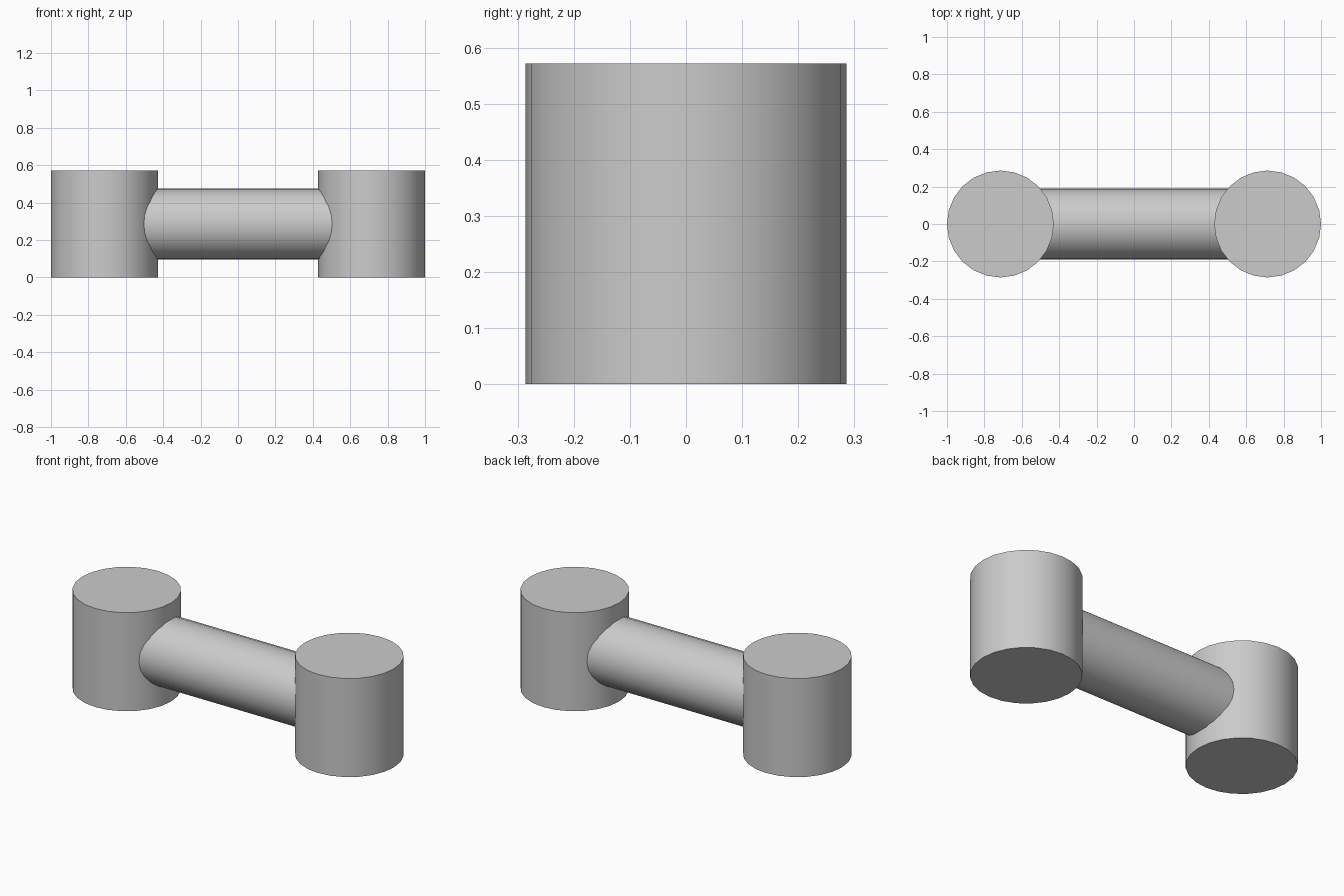
import bpy
from math import pi, radians

cube = bpy.data.objects.get("Cube")
if cube:
    bpy.data.objects.remove(cube, do_unlink=True)

END_RADIUS = 2 / 7
BAR_RADIUS = END_RADIUS * 2 / 3
END_X = 1 - END_RADIUS

grey = bpy.data.materials.new("plain grey")
grey.use_nodes = True
grey.diffuse_color = (0.6, 0.6, 0.6, 1)
grey.node_tree.nodes["Principled BSDF"].inputs["Base Color"].default_value = grey.diffuse_color


def cylinder(name, radius, depth, x, rotation=(0, 0, 0)):
    bpy.ops.mesh.primitive_cylinder_add(
        vertices=24, radius=radius, depth=depth,
        location=(x, 0, END_RADIUS), rotation=rotation)
    part = bpy.context.object
    part.name = name
    part.data.materials.append(grey)
    bpy.ops.object.shade_smooth_by_angle(angle=radians(30))


# Upright weights at both ends
for side, sign in (("left", 1), ("right", -1)):
    cylinder(side + "_weight", END_RADIUS, 2 * END_RADIUS, sign * END_X)

# Horizontal handle joining the weights
cylinder("handle_bar", BAR_RADIUS, 2 * END_X, 0, (0, pi / 2, 0))
